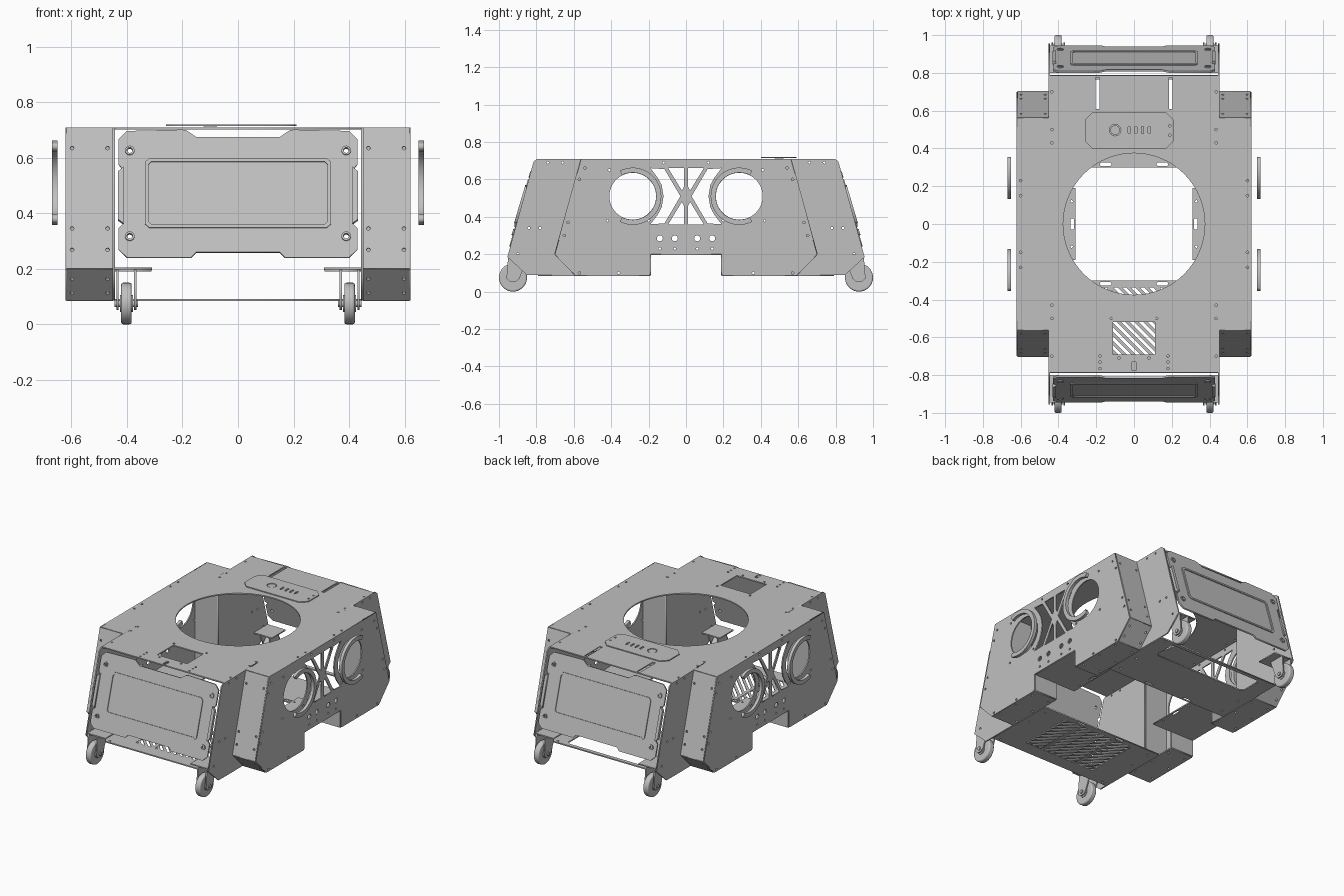
import bpy, bmesh
from math import pi, cos, sin, floor
from mathutils import Matrix, Vector

cube = bpy.data.objects.get("Cube")
if cube:
    bpy.data.objects.remove(cube, do_unlink=True)

grey = bpy.data.materials.new("sheet metal grey")
grey.use_nodes = True
GREY = (0.53, 0.53, 0.53, 1)
grey.diffuse_color = GREY
grey.node_tree.nodes["Principled BSDF"].inputs["Base Color"].default_value = GREY

X, Y, Z = Vector((1, 0, 0)), Vector((0, 1, 0)), Vector((0, 0, 1))
TURN = Matrix.Rotation(pi, 4, 'Z')
HALVES = (("front", Matrix()), ("rear", TURN))
SIDES = (("left", Matrix()), ("right", TURN))
T = 0.008  # sheet thickness


def circle(cx, cy, r, n=48):
    return [(cx + r * cos(2 * pi * i / n), cy + r * sin(2 * pi * i / n)) for i in range(n)]


def screws(points, r=0.007):
    return [circle(x, y, r, 8) for x, y in points]


def four(points):
    return [(x * a, y * b) for x, y in points for a in (1, -1) for b in (1, -1)]


def box(x0, x1, y0, y1, c=0.0):
    """Rectangle, with cut corners when c is set."""
    if not c:
        return [(x0, y0), (x1, y0), (x1, y1), (x0, y1)]
    return [(x0 + c, y0), (x1 - c, y0), (x1, y0 + c), (x1, y1 - c),
            (x1 - c, y1), (x0 + c, y1), (x0, y1 - c), (x0, y0 + c)]


def mirrored(half):
    return half + [(-x, y) for x, y in reversed(half)]


def plate(name, loops, origin, u=X, v=Y, t=T, turn=Matrix()):
    """Flat sheet: the first loop is the outline, the others are holes."""
    cu = bpy.data.curves.new(name, 'CURVE')
    cu.dimensions = '2D'
    cu.fill_mode = 'BOTH'
    cu.extrude = t / 2
    for loop in loops:
        sp = cu.splines.new('POLY')
        sp.points.add(len(loop) - 1)
        for p, (a, b) in zip(sp.points, loop):
            p.co = (a, b, 0, 1)
        sp.use_cyclic_u = True
    tmp = bpy.data.objects.new(name + " outline", cu)
    bpy.context.collection.objects.link(tmp)
    dg = bpy.context.evaluated_depsgraph_get()
    me = bpy.data.meshes.new_from_object(tmp.evaluated_get(dg))
    bpy.data.objects.remove(tmp, do_unlink=True)
    u, v = u.normalized(), v.normalized()
    m = Matrix((u, v, u.cross(v))).transposed().to_4x4()
    me.transform(turn @ Matrix.Translation(origin) @ m)
    me.name = name
    me.materials.clear()
    me.materials.append(grey)
    ob = bpy.data.objects.new(name, me)
    bpy.context.collection.objects.link(ob)


def strip(name, x0, x1, p, q, holes=(), turn=Matrix()):
    """Sheet spanning x0..x1 between two (y, z) points."""
    v = Vector((0, q[0] - p[0], q[1] - p[1]))
    plate(name, [box(x0, x1, 0, v.length)] + list(holes),
          Vector((0, p[0], p[1])), X, v, T, turn)


def cylinder(name, r, depth, loc, bevel=0.0):
    bpy.ops.mesh.primitive_cylinder_add(vertices=40, radius=r, depth=depth,
                                        location=loc, rotation=(0, pi / 2, 0))
    ob = bpy.context.object
    ob.name = name
    ob.data.materials.append(grey)
    if bevel:
        mod = ob.modifiers.new("rounded rim", 'BEVEL')
        mod.width, mod.segments = bevel, 3
    bpy.ops.object.shade_smooth_by_angle()


# Top deck with the round opening
deck = [(0.45, -0.785), (0.45, -0.56), (0.62, -0.56), (0.62, 0.56), (0.45, 0.56), (0.45, 0.785)]
deck_holes = [circle(0, 0, 0.375, 64), box(-0.11, 0.11, -0.69, -0.52),
              box(-0.205, -0.182, 0.61, 0.775), box(0.185, 0.205, 0.61, 0.775),
              box(-0.01, 0.01, -0.775, -0.73)]
deck_holes += screws(four([(0.6, 0.23), (0.6, 0.15), (0.435, 0.5), (0.435, 0.43), (0.435, 0.7)]))
deck_holes += screws([(x * s, y) for s in (1, -1) for x, y in
                      ((0.18, -0.7), (0.18, -0.73), (0.18, -0.765), (0.08, -0.71), (0.12, -0.5))])
plate("top_deck", [mirrored(deck)] + deck_holes, (0, 0, 0.706))

# Control panel on the deck
slots = [box(x - 0.006, x + 0.006, 0.478, 0.517, 0.004) for x in (-0.025, 0.01, 0.045, 0.08)]
plate("control_panel", [box(-0.26, 0.21, 0.4, 0.59, 0.04), circle(-0.1, 0.497, 0.03)] + slots
      + screws([(0.19, 0.47), (0.19, 0.52)]), (0, 0, 0.717), t=0.006)
plate("control_button", [circle(-0.1, 0.497, 0.025)], (0, 0, 0.715), t=0.006)

# Outer side plates with round windows and a braced lattice
outline = mirrored([(0.19, 0.2), (0.19, 0.095), (0.2, 0.085), (0.59, 0.085), (0.7, 0.2), (0.56, 0.71)])
windows = [circle(s * 0.285, 0.51, 0.125) for s in (1, -1)]
lattice = []
for a in (1, -1):
    side_cut = [(0.03, 0.51), (0.115, 0.655), (0.19, 0.66), (0.152, 0.61), (0.13, 0.57)]
    full = side_cut + [(0.12, 0.51)] + [(y, 1.02 - z) for y, z in reversed(side_cut[1:])]
    lattice.append([(a * y, z) for y, z in full])
    for b in (1, -1):
        lattice.append([(a * y, 0.51 + b * z) for y, z in
                        ((0.012, 0.05), (0.022, 0.03), (0.095, 0.15), (0.012, 0.15))])
side_screws = [(0.41, 0.65), (0.42, 0.38), (0.57, 0.6), (0.54, 0.66), (0.63, 0.37), (0.65, 0.3),
               (0.57, 0.1), (0.36, 0.1), (0.12, 0.69), (0.06, 0.23), (0.14, 0.23), (0.2, 0.38)]
side_holes = windows + lattice + screws([(a * y, z) for y, z in side_screws for a in (1, -1)])
side_holes += [circle(a * y, 0.285, 0.016, 16) for y in (0.06, 0.14) for a in (1, -1)]
for side, turn in SIDES:
    plate(side + "_outer_side", [outline] + side_holes, (0.618, 0, 0), Y, Z, T, turn)
    # Open collars standing off the round windows
    for s in (1, -1):
        arc = [(-s * cos(a), sin(a)) for a in [(i / 18 - 1) * 2.04 for i in range(37)]]
        loop = [(c * 0.153, d * 0.153) for c, d in arc] + [(c * 0.126, d * 0.126) for c, d in reversed(arc)]
        plate(side + "_window_collar", [loop], (0.66, s * 0.285, 0.51), Y, Z, 0.02, turn)
    # Raised middle floor between the side boxes, with a slot in its inner edge
    plate(side + "_raised_floor", [box(0.31, 0.618, -0.19, 0.19), box(0.318, 0.336, -0.03, 0.03, 0.005)]
          + screws([(0.33, 0.12), (0.33, -0.12)]), (0, 0, 0.2), turn=turn)

# Side boxes: sloped ends, chamfers, floors and inner walls at each corner
for end, turn in HALVES:
    for x0, x1, tag in ((0.45, 0.618, "a"), (-0.618, -0.45, "b")):
        n = end + "_box_" + tag
        cols = (x0 + 0.02, x1 - 0.02)
        strip(n + "_slope", x0, x1, (-0.70, 0.2), (-0.56, 0.708),
              screws([(x, h) for x in cols for h in (0.07, 0.15, 0.45)]), turn)
        strip(n + "_chamfer", x0, x1, (-0.59, 0.088), (-0.70, 0.2),
              screws([(x, h) for x in cols for h in (0.04, 0.11)]), turn)
        strip(n + "_floor", x0, x1, (-0.59, 0.088), (-0.19, 0.088),
              screws([(x, h) for x in cols for h in (0.05, 0.2, 0.35)]), turn)
        strip(n + "_step", x0, x1, (-0.19, 0.088), (-0.19, 0.2), (), turn)
        strip(n + "_inner_wall", x0, x1, (-0.43, 0.088), (-0.43, 0.704), (), turn)

    # Long inner cheeks that carry the end panels and wheels
    cheek = [(-0.43, 0.088), (-0.85, 0.088), (-0.955, 0.185), (-0.815, 0.695), (-0.795, 0.71), (-0.43, 0.71)]
    cheek_holes = screws([(-0.74, 0.69), (-0.66, 0.69), (-0.84, 0.34), (-0.78, 0.34), (-0.9, 0.2)])
    for s in (1, -1):
        plate(end + "_cheek", [cheek] + cheek_holes, (s * 0.448, 0, 0), Y, Z, T, turn)

    # Floor: ventilated at the front, open bay at the rear
    slot_pair = [box(s * 0.15 - 0.03, s * 0.15 + 0.03, -0.325, -0.307, 0.005) for s in (1, -1)]
    bay = box(-0.26, 0.26, -0.7, -0.335) if end == "front" else box(-0.34, 0.34, -0.765, -0.61, 0.02)
    plate(end + "_floor", [box(-0.448, 0.448, -0.79, -0.3), bay] + slot_pair
          + screws([(s * 0.4, y) for s in (1, -1) for y in (-0.35, -0.5, -0.77)]),
          (0, 0, 0.088), turn=turn)

    # Sloped end panel with raised frame, handles and bolts
    up = Vector((0, 0.283, 0.959))
    base = Vector((0, -0.872, 0.47))
    out = Vector((0, -0.959, 0.283))
    edge = [(0.15, -0.22), (0.17, -0.24), (0.4, -0.24), (0.43, -0.21), (0.43, -0.13), (0.415, -0.115),
            (0.415, 0.09), (0.43, 0.11), (0.43, 0.205), (0.4, 0.235), (0.2, 0.24), (0.185, 0.237), (0.15, 0.212)]
    bolts = four([(0.39, 0.161)])
    plate(end + "_panel", [mirrored(edge)] + screws(bolts, 0.01), base, X, up, 0.01, turn)
    plate(end + "_panel_frame", [box(-0.335, 0.335, -0.13, 0.132, 0.015), box(-0.322, 0.322, -0.117, 0.119, 0.01)],
          base + out * 0.007, X, up, 0.008, turn)
    for s in (1, -1):
        grip = [(s * 0.412, -0.115), (s * 0.432, -0.1), (s * 0.432, 0.08), (s * 0.412, 0.1)]
        plate(end + "_panel_handle", [grip], base + out * 0.006, X, up, 0.02, turn)
    for x, y in bolts:
        plate(end + "_panel_washer", [circle(x, y, 0.017, 20), circle(x, y, 0.01, 20)],
              base + out * 0.007, X, up, 0.008, turn)

    # Wheels in forks under mounting brackets
    fork = [(-0.84, 0.195), (-0.95, 0.195), (-0.96, 0.07), (-0.94, 0.052), (-0.91, 0.052), (-0.89, 0.07)]
    for s in (1, -1):
        plate(end + "_wheel_bracket", [box(s * 0.38 - 0.068, s * 0.38 + 0.068, -0.945, -0.8)],
              (0, 0, 0.195), turn=turn)
        for x in (0.37, 0.434):
            plate(end + "_wheel_fork", [fork], (s * x, 0, 0), Y, Z, T, turn)
        hub = turn @ Vector((s * 0.402, -0.925, 0.075))
        cylinder(end + "_wheel", 0.075, 0.038, hub, 0.008)
        cylinder(end + "_wheel_hub", 0.03, 0.046, hub)
        cylinder(end + "_wheel_axle", 0.012, 0.085, hub)

# Diagonal ventilation bars in the front floor
bm = bmesh.new()
bm.faces.new([bm.verts.new((x, y, 0.088)) for x, y in box(-0.26, 0.26, -0.7, -0.335)])
step = 0.0235
for i in range(-42, 0):
    bmesh.ops.bisect_plane(bm, geom=bm.verts[:] + bm.edges[:] + bm.faces[:],
                           plane_co=(i * step, 0, 0), plane_no=(1, 1, 0))
gaps = [f for f in bm.faces
        if floor((f.calc_center_median().x + f.calc_center_median().y) / step) % 2]
bmesh.ops.delete(bm, geom=gaps, context='FACES')
me = bpy.data.meshes.new("floor_grille")
bm.to_mesh(me)
bm.free()
me.materials.append(grey)
grille = bpy.data.objects.new("floor_grille", me)
bpy.context.collection.objects.link(grille)
solid = grille.modifiers.new("thickness", 'SOLIDIFY')
solid.thickness, solid.offset = 0.006, 0
for x in (-0.13, 0.13):
    plate("grille_rib", [box(x - 0.01, x + 0.01, -0.7, -0.335)], (0, 0, 0.088))
